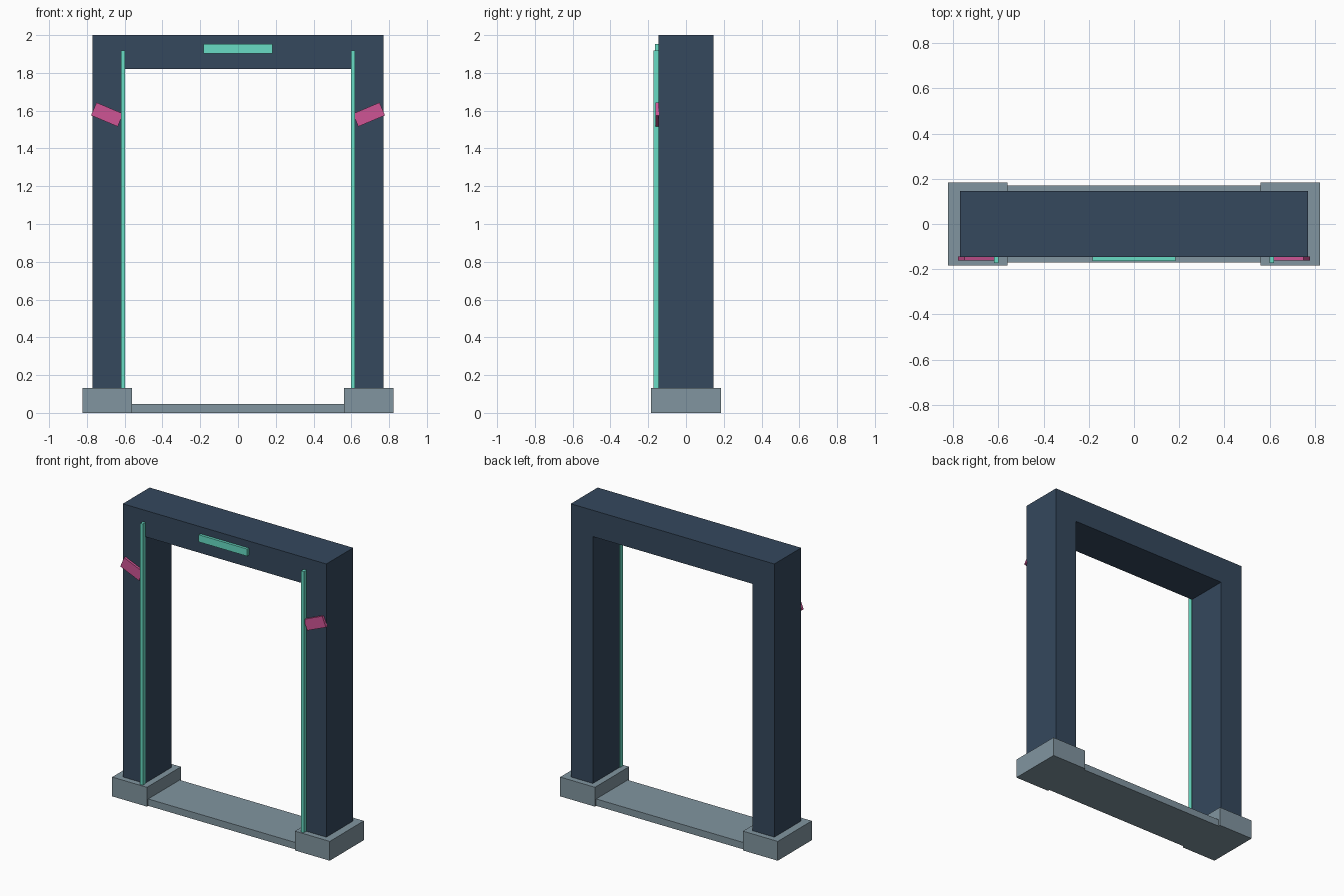
import bpy, bmesh
from mathutils import Matrix, Vector

if "Cube" in bpy.data.objects:
    bpy.data.objects.remove(bpy.data.objects["Cube"])


def material(name, rgb):
    m = bpy.data.materials.new(name)
    m.diffuse_color = (*rgb, 1)
    m.use_nodes = True
    m.node_tree.nodes["Principled BSDF"].inputs["Base Color"].default_value = m.diffuse_color
    return m


NAVY = material("dark_frame", (0.035, 0.065, 0.11))
GREY = material("stone_grey", (0.22, 0.30, 0.35))
TEAL = material("teal_light", (0.14, 0.72, 0.56))
PINK = material("pink_accent", (0.62, 0.09, 0.30))


def finish(name, bm, mat):
    bmesh.ops.recalc_face_normals(bm, faces=bm.faces)
    me = bpy.data.meshes.new(name)
    bm.to_mesh(me)
    bm.free()
    me.materials.append(mat)
    ob = bpy.data.objects.new(name, me)
    bpy.context.collection.objects.link(ob)
    return ob


def box(name, lo, hi, mat, tilt=0.0):
    """Box between two corners, optionally tilted about y through its centre."""
    lo, hi = Vector(lo), Vector(hi)
    bm = bmesh.new()
    bmesh.ops.create_cube(bm, size=1, matrix=Matrix.Diagonal((*(hi - lo), 1)))
    bm.transform(Matrix.Translation((lo + hi) / 2) @ Matrix.Rotation(tilt, 4, 'Y'))
    return finish(name, bm, mat)


# Door frame: two posts and lintel as one extruded outline
outer, inner, under, top, depth, base = 0.77, 0.603, 1.82, 2.0, 0.145, 0.02
outline = [(-outer, base), (-outer, top), (outer, top), (outer, base),
           (inner, base), (inner, under), (-inner, under), (-inner, base)]
bm = bmesh.new()
face = bm.faces.new([bm.verts.new((x, -depth, z)) for x, z in outline])
ext = bmesh.ops.extrude_face_region(bm, geom=[face], use_keep_orig=True)
moved = [g for g in ext["geom"] if isinstance(g, bmesh.types.BMVert)]
bmesh.ops.translate(bm, verts=moved, vec=(0, 2 * depth, 0))
finish("door_frame", bm, NAVY)

# Threshold between the feet
box("threshold", (-0.56, -0.17, 0), (0.56, 0.17, 0.047), GREY)

# Lintel light bar
box("lintel_light", (-0.183, -0.163, 1.903), (0.183, -0.143, 1.952), TEAL)

# Foot block, light strip and tilted tag on each side
for side, s in (("left", -1), ("right", 1)):
    def pair(a, b):
        return sorted((s * a, s * b))

    x0, x1 = pair(0.56, 0.823)
    box(side + "_foot", (x0, -0.184, 0), (x1, 0.184, 0.132), GREY)
    x0, x1 = pair(0.599, 0.619)
    box(side + "_light_strip", (x0, -0.173, 0.12), (x1, -0.144, 1.918), TEAL)
    x0, x1 = pair(0.6165, 0.7695)
    box(side + "_tag", (x0, -0.161, 1.5425), (x1, -0.143, 1.6165), PINK, tilt=-s * 0.4)
